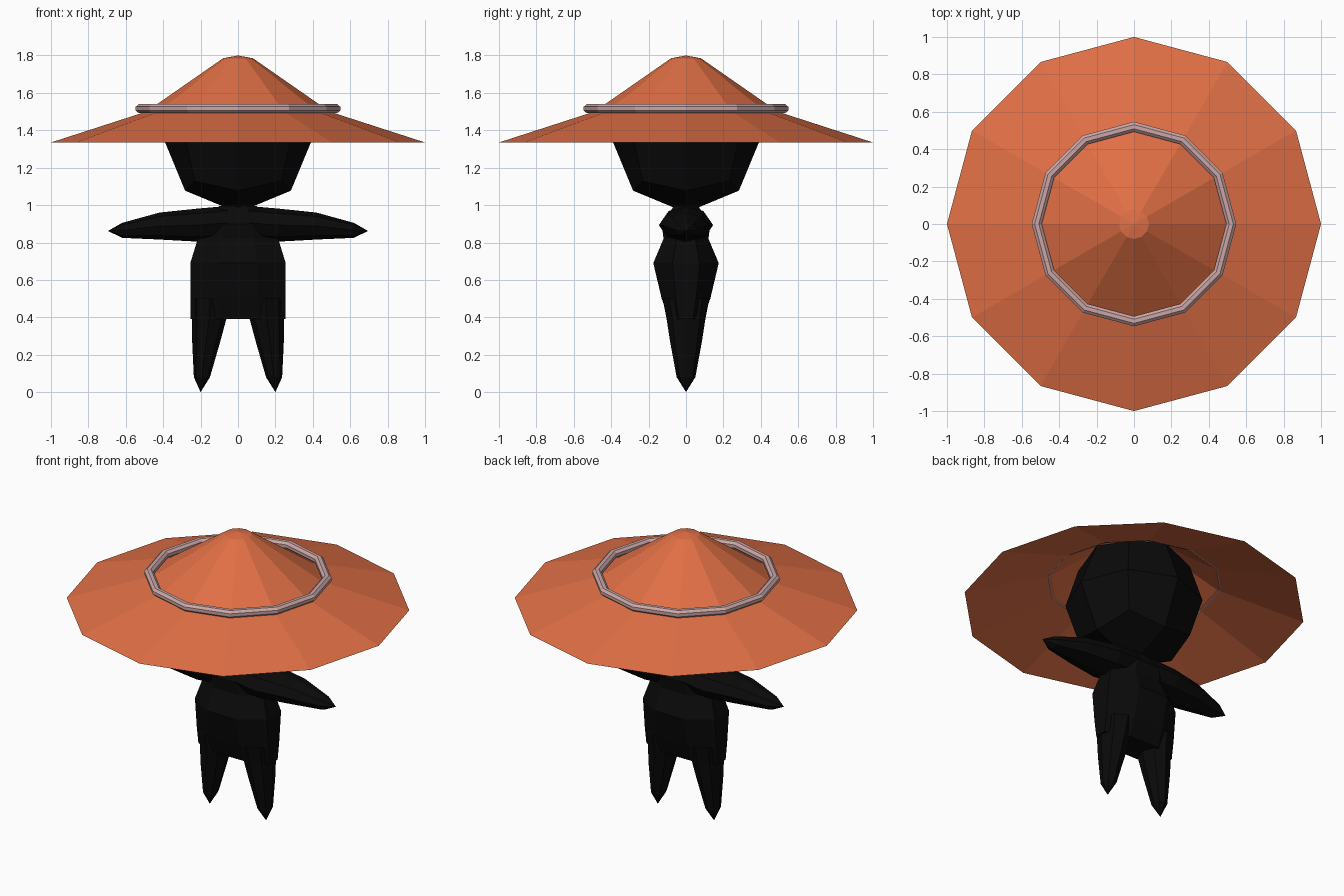
import bpy, bmesh, math
from mathutils import Vector

if "Cube" in bpy.data.objects:
    bpy.data.objects.remove(bpy.data.objects["Cube"])


def material(name, rgb):
    m = bpy.data.materials.new(name)
    m.diffuse_color = (*rgb, 1)
    m.use_nodes = True
    m.node_tree.nodes["Principled BSDF"].inputs["Base Color"].default_value = m.diffuse_color
    return m


ORANGE = material("straw_orange", (0.75, 0.16, 0.06))
PINK = material("pink_grey", (0.60, 0.38, 0.38))
BLACK = material("soot_black", (0.003, 0.003, 0.003))


def finish(name, bm, mat):
    bmesh.ops.recalc_face_normals(bm, faces=bm.faces)
    me = bpy.data.meshes.new(name)
    bm.to_mesh(me)
    bm.free()
    me.materials.append(mat)
    ob = bpy.data.objects.new(name, me)
    bpy.context.collection.objects.link(ob)
    return ob


def loft(name, mat, rings, place, sides=8, turn=0.0, cap_start=True):
    """Skin rings (along, offset, half_a, half_b); a zero-size ring is a tip."""
    bm = bmesh.new()
    loops = []
    for along, off, a, b in rings:
        n = 1 if a == 0 else sides
        angles = [turn + 2 * math.pi * i / sides for i in range(n)]
        loops.append([bm.verts.new(place(along, off + a * math.cos(t), b * math.sin(t)))
                      if n > 1 else bm.verts.new(place(along, off, 0)) for t in angles])
    for p, q in zip(loops, loops[1:]):
        for i in range(sides):
            j = (i + 1) % sides
            if len(q) == 1:
                bm.faces.new((p[i], p[j], q[0]))
            else:
                bm.faces.new((p[i], p[j], q[j], q[i]))
    if cap_start:
        bm.faces.new(loops[0])
    if len(loops[-1]) > 1:
        bm.faces.new(loops[-1])
    return finish(name, bm, mat)


def upright(z, x, y):
    return Vector((x, y, z))


# Hat: open twelve-sided shell with a wide brim and a small blunt peak
hat_profile = [(1.335, 1.0), (1.50, 0.49), (1.785, 0.08), (1.80, 0)]
loft("hat", ORANGE, [(z, 0, r, r) for z, r in hat_profile], upright, 12, cap_start=False)

# Hat band: twelve-sided ring with an octagonal section
bm = bmesh.new()
grid = []
for i in range(12):
    t = math.pi * i / 6
    loop = []
    for k in range(8):
        s = math.pi * (k + 0.5) / 4
        r = 0.52 + 0.029 * math.cos(s)
        loop.append(bm.verts.new((r * math.cos(t), r * math.sin(t), 1.516 + 0.026 * math.sin(s))))
    grid.append(loop)
for i in range(12):
    for k in range(8):
        i2, k2 = (i + 1) % 12, (k + 1) % 8
        bm.faces.new((grid[i][k], grid[i2][k], grid[i2][k2], grid[i][k2]))
finish("hat_band", bm, PINK)

# Head: cube cut once and rounded to a sphere
bm = bmesh.new()
bmesh.ops.create_cube(bm, size=2)
bmesh.ops.subdivide_edges(bm, edges=bm.edges[:], cuts=1, use_grid_fill=True)
for v in bm.verts:
    v.co = v.co.normalized() * 0.4 + Vector((0, 0, 1.36))
finish("head", bm, BLACK)

# Torso: eight-sided, blocky, flattened front to back
k = 1 / math.cos(math.pi / 8)
torso = [(0.39, 0.255, 0.09), (0.50, 0.255, 0.13), (0.69, 0.255, 0.175),
         (0.82, 0.215, 0.12), (0.90, 0.19, 0.13), (0.995, 0.10, 0.065)]
loft("torso", BLACK, [(z, 0, a * k, b * k) for z, a, b in torso], upright, 8, math.pi / 8)

# Arms and legs, one per side
arm = [(0.06, 0.905, 0.09, 0.13), (0.22, 0.893, 0.088, 0.145), (0.42, 0.888, 0.072, 0.11),
       (0.62, 0.865, 0.04, 0.05), (0.695, 0.862, 0, 0)]
leg = [(0.50, 0.15, 0.10, 0.125), (0.40, 0.153, 0.093, 0.105), (0.27, 0.17, 0.075, 0.085),
       (0.08, 0.193, 0.043, 0.05), (0.0, 0.20, 0, 0)]
for side, s in (("left", -1), ("right", 1)):
    loft(side + "_arm", BLACK, arm, lambda x, z, y, s=s: Vector((s * x, y, z)))
    loft(side + "_leg", BLACK, leg, lambda z, x, y, s=s: Vector((s * x, y, z)))
